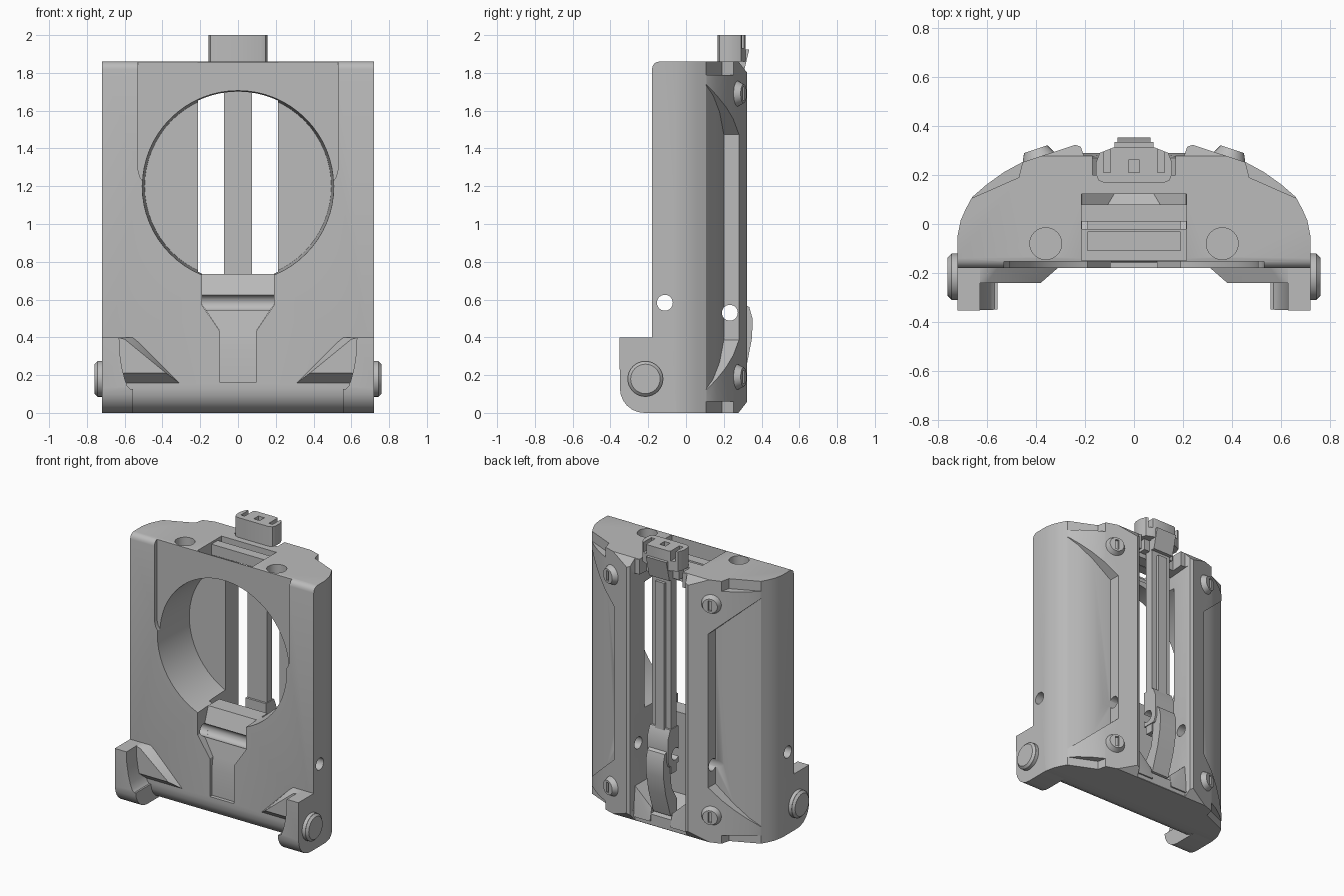
import bpy, bmesh, math
from mathutils import Vector, Matrix

if "Cube" in bpy.data.objects:
    bpy.data.objects.remove(bpy.data.objects["Cube"])

grey = bpy.data.materials.new("mid_grey")
grey.use_nodes = True
grey.diffuse_color = (0.5, 0.5, 0.5, 1)
grey.node_tree.nodes["Principled BSDF"].inputs["Base Color"].default_value = (0.5, 0.5, 0.5, 1)


def finish(name, bm):
    bmesh.ops.recalc_face_normals(bm, faces=bm.faces)
    mesh = bpy.data.meshes.new(name)
    bm.to_mesh(mesh)
    bm.free()
    mesh.materials.append(grey)
    ob = bpy.data.objects.new(name, mesh)
    bpy.context.collection.objects.link(ob)
    return ob


def prism(name, pts, axis, lo, hi):
    """Extrude a 2D profile along x, y or z."""
    place = {"x": lambda a, b, t: (t, a, b),
             "y": lambda a, b, t: (a, t, b),
             "z": lambda a, b, t: (a, b, t)}[axis]
    bm = bmesh.new()
    bottom = [bm.verts.new(place(a, b, lo)) for a, b in pts]
    top = [bm.verts.new(place(a, b, hi)) for a, b in pts]
    bm.faces.new(bottom)
    bm.faces.new(top)
    for i in range(len(pts)):
        j = (i + 1) % len(pts)
        bm.faces.new((bottom[i], bottom[j], top[j], top[i]))
    return finish(name, bm)


def hull(name, pts):
    """Solid convex shape around the given points."""
    bm = bmesh.new()
    for p in pts:
        bm.verts.new(p)
    result = bmesh.ops.convex_hull(bm, input=bm.verts)
    loose = set(result["geom_interior"]) | set(result["geom_unused"])
    bmesh.ops.delete(bm, geom=[g for g in loose if isinstance(g, bmesh.types.BMVert)], context="VERTS")
    bmesh.ops.dissolve_limit(bm, angle_limit=0.01, verts=bm.verts, edges=bm.edges)
    return finish(name, bm)


def box(name, x, y, z):
    return hull(name, [(a, b, c) for a in x for b in y for c in z])


def rod(name, start, end, radius, end_radius=None, sides=32):
    start, end = Vector(start), Vector(end)
    bm = bmesh.new()
    turn = (end - start).to_track_quat("Z", "Y").to_matrix().to_4x4()
    bmesh.ops.create_cone(bm, cap_ends=True, segments=sides, radius1=radius,
                          radius2=end_radius or radius, depth=(end - start).length,
                          matrix=Matrix.Translation((start + end) / 2) @ turn)
    return finish(name, bm)


def cut(ob, cutters, keep=False):
    bpy.context.view_layer.objects.active = ob
    for c in cutters:
        mod = ob.modifiers.new("cut", "BOOLEAN")
        mod.operation = "DIFFERENCE"
        mod.solver = "EXACT"
        mod.object = c
        bpy.ops.object.modifier_apply(modifier=mod.name)
    if not keep:
        for c in cutters:
            bpy.data.objects.remove(c)


def bevel(ob, width, segments, rule):
    """Round the edges whose two ends satisfy the rule."""
    bm = bmesh.new()
    bm.from_mesh(ob.data)
    edges = [e for e in bm.edges if all(rule(v.co) for v in e.verts)]
    bmesh.ops.bevel(bm, geom=edges, offset=width, segments=segments, profile=0.5, affect="EDGES")
    bm.to_mesh(ob.data)
    bm.free()


def both(pts):
    """Close a half outline by mirroring it in x."""
    return pts + [(-a, b) for a, b in reversed(pts)]


def ring(radius, y, z=1.2, n=64):
    return [(radius * math.cos(2 * math.pi * i / n), y, z + radius * math.sin(2 * math.pi * i / n))
            for i in range(n)]


# Main housing: front slab with a rounded back
side_curve = [(.72, -.18), (.72, -.05), (.707, .015), (.687, .06), (.66, .11), (.6, .162),
              (.53, .212), (.46, .25), (.24, .323), (.217, .315), (.205, .28)]
housing = prism("housing", both(side_curve), "z", 0, 1.86)
bevel(housing, 0.04, 4, lambda v: v.y < -.17 and v.z > 1.8)
bevel(housing, 0.13, 5, lambda v: v.y < -.13 and v.z < .01)

# Front recess, round opening, lever channel, rear slot and top window
channel = both([(.095, .16), (.095, .43), (.19, .57), (.19, .76)])
cut(housing, [
    prism("front_recess", both([(.47, 1.17), (.52, 1.25), (.53, 1.29), (.53, 2)]), "y", -.3, -.152),
    hull("round_opening", ring(.508, -.2) + ring(.494, -.14) + ring(.494, .16)),
    prism("channel", channel, "y", -.3, .1),
    prism("rear_slot", [(-.02, .2), (.16, .1), (.5, .04), (.5, 1.77), (-.02, 1.73)], "x", -.212, .212),
    box("top_window", (-.215, .215), (-.148, .122), (1.73, 2)),
    box("latch_notch", (-.17, .17), (.2, .5), (1.7, 2)),
])

# Side grooves with slanted ends, end notches and top sockets
groove_floor = [(.37, .2), (.5, .178), (.6, .143), (.662, .104)]
for s in (-1, 1):
    step = [(s * a, b) for a, b in ((.663, .105), (.47, .19), (.455, .25), (.5, .4), (.8, .3))]
    cutters = [
        prism("top_notch", step, "z", 1.79, 2),
        prism("bottom_notch", step, "z", -.2, .06),
        rod("socket", (s * .36, -.08, 1.76), (s * .36, -.08, 2), .065),
    ]
    for near, far in zip(groove_floor, groove_floor[1:]):
        cutters.append(hull("side_groove", [
            (s * x, y, .93 + end * (.545 + .9 * (x - .37)))
            for x, low in (near, far) for y in (low, .4) for end in (-1, 1)]))
    cut(housing, cutters)

# Chamfered back edges
for z, d in ((1.86, .05), (0, -.05)):
    cut(housing, [prism("edge_chamfer", [(.27, z + d / 5), (.34, z + d / 5), (.34, z - d * 1.6)], "x", -1, 1)])

# Window cross bar and floor plate
box("window_bar", (-.215, .215), (.01, .08), (1.77, 1.845))
box("window_floor", (-.19, .19), (-.11, -.03), (1.72, 1.76))

# Front lever, leaning back towards the opening
lever = prism("front_lever", both([(.094, .162), (.094, .43), (.19, .572), (.19, .735)]), "y", -.158, .06)
cut(lever, [
    prism("lever_slope", [(-.3, .35), (-.158, .35), (-.125, .56), (-.06, .74), (-.06, .9), (-.3, .9)], "x", -.3, .3),
])

# Back slide bar with its catch and the pull tab
slide = box("slide_bar", (-.075, .075), (.215, .275), (.4, 1.88))
box("slide_ridge", (-.035, .035), (.27, .295), (.7, 1.75))
catch = prism("slide_catch", [(.2, .46), (.3, .46), (.315, .5), (.315, .66), (.29, .72), (.2, .72)], "x", -.08, .08)
tab = prism("pull_tab", [(.2, .08), (.27, .1), (.325, .27), (.35, .4), (.352, .5), (.335, .56),
                         (.3, .58), (.28, .5), (.26, .3), (.2, .2)], "x", -.068, .068)
for s in (-1, 1):
    hull("slot_foot", [(s * x, y, z) for x, z in ((.08, .12), (.21, .24)) for y in (.08, .27)]
         + [(s * x, y, .03) for x in (.08, .21) for y in (.08, .29)])

# Top latch head with rounded corners
head_outline = both([(.12, .168), (.145, .178), (.155, .203), (.155, .25), (.14, .29), (.115, .3), (.08, .314)])
head = prism("latch_head", head_outline, "z", 1.86, 2)
cut(head, [box("square_hole", (-.023, .023), (.21, .262), (1.93, 2.1))]
    + [box("head_notch", (s * .095, s * .125), (.21, .4), (1.93, 2.1)) for s in (-1, 1)])
prism("latch_hook", [(.27, 1.78), (.3, 1.78), (.335, 1.925), (.27, 1.925)], "x", -.08, .08)
box("latch_neck", (-.12, .12), (.19, .25), (1.78, 1.87))

# Cross holes through the whole width
holes = [rod("cross_hole", (-1, y, z), (1, y, z), .042) for y, z in ((-.112, .583), (.232, .53))]
for part in (housing, lever, slide, catch, tab):
    cut(part, holes, keep=True)
for h in holes:
    bpy.data.objects.remove(h)

# Hinge ears, gussets, pins and back screws
corner = [(-.22 - .13 * math.cos(math.radians(a)), .13 - .13 * math.sin(math.radians(a)))
          for a in range(0, 91, 15)]
hollow = [(.5, .13), (.57, .125), (.585, .14), (.6, .18), (.615, .24), (.628, .33), (.63, .5), (.5, .5)]
for s, side in ((1, "left"), (-1, "right")):
    ear = prism(side + "_ear", [(-.1, .4), (-.352, .4)] + corner + [(-.05, 0)], "x", s * .557, s * .72)
    cut(ear, [prism("ear_hollow", [(s * a, b) for a, b in hollow], "y", -.5, -.16)])
    hull(side + "_gusset", [(s * x, y, z) for x, y, z in (
        (.64, -.17, .4), (.55, -.17, .4), (.3, -.17, .15), (.64, -.17, .15),
        (.64, -.24, .4), (.6, -.24, .39), (.64, -.24, .21), (.38, -.24, .21))])
    rod(side + "_pin", (s * .7, -.215, .18), (s * .745, -.215, .18), .095)
    rod(side + "_pin_cap", (s * .745, -.215, .18), (s * .76, -.215, .18), .093, .078)
    for z, spot in ((1.69, "upper"), (.19, "lower")):
        out = Vector((s * .32, .95, 0)).normalized()
        base = Vector((s * .39, .272, z))
        screw = rod(f"{side}_{spot}_screw", base - out * .02, base + out * .035, .078, .05)
        slit = box("slit", (-.012, .012), (-.015, .015), (-.035, .035))
        slit.matrix_world = Matrix.Translation(base + out * .035) @ out.to_track_quat("Y", "Z").to_matrix().to_4x4()
        bpy.context.view_layer.update()
        cut(screw, [slit])

# Smooth the curved faces and keep the corners sharp
for ob in bpy.context.collection.objects:
    if ob.type == "MESH":
        bpy.ops.object.select_all(action="DESELECT")
        ob.select_set(True)
        bpy.context.view_layer.objects.active = ob
        bpy.ops.object.shade_smooth_by_angle(angle=math.radians(30))
